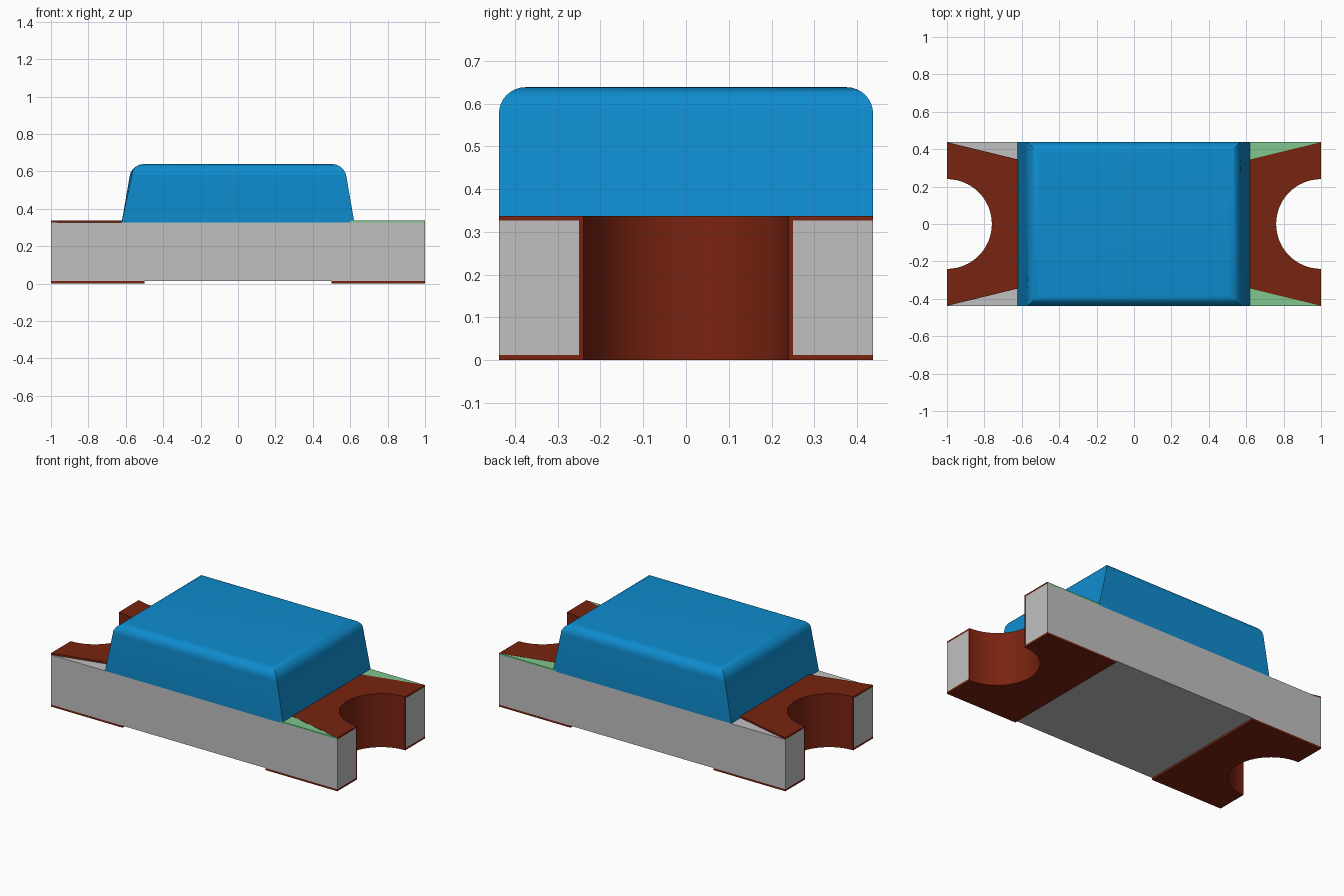
import bpy
import bmesh
import math

cube = bpy.data.objects.get("Cube")
if cube:
    bpy.data.objects.remove(cube, do_unlink=True)

# Main sizes
HX, HY = 1.0, 0.4375            # half length and half width of the board
Z_PAD, Z_BOARD, Z_TOP = 0.0125, 0.3265, 0.3375
R_HOLE, R_BOARD = 0.24, 0.25    # plated notch radius, bare board notch radius
LENS_X, LENS_TOP_X, LENS_Z = 0.622, 0.568, 0.6385


def material(name, srgb):
    lin = [((c / 255 + 0.055) / 1.055) ** 2.4 for c in srgb] + [1.0]
    m = bpy.data.materials.new(name)
    m.use_nodes = True
    m.diffuse_color = lin
    m.node_tree.nodes["Principled BSDF"].inputs["Base Color"].default_value = lin
    return m


BLUE = material("blue lens", (14, 140, 206))
COPPER = material("dark copper", (121, 35, 16))
GREY = material("light grey board", (192, 192, 192))
GREEN = material("pale green mark", (126, 198, 142))


def finish(bm, name, mat):
    bmesh.ops.recalc_face_normals(bm, faces=bm.faces)
    mesh = bpy.data.meshes.new(name)
    bm.to_mesh(mesh)
    bm.free()
    mesh.materials.append(mat)
    obj = bpy.data.objects.new(name, mesh)
    bpy.context.collection.objects.link(obj)
    bpy.ops.object.select_all(action='DESELECT')
    obj.select_set(True)
    bpy.context.view_layer.objects.active = obj
    bpy.ops.object.shade_smooth_by_angle(angle=math.radians(30))
    return obj


def prism(name, outline, z0, z1, mat):
    """Extrude a flat outline from z0 up to z1."""
    bm = bmesh.new()
    face = bm.faces.new([bm.verts.new((x, y, z0)) for x, y in outline])
    up = bmesh.ops.extrude_face_region(bm, geom=[face])
    for v in up["geom"]:
        if isinstance(v, bmesh.types.BMVert):
            v.co.z = z1
    return finish(bm, name, mat)


def notch(side, r, n=32):
    """Half circle cut into one end, listed from -y to +y."""
    angles = [-math.pi / 2 + math.pi * i / n for i in range(n + 1)]
    return [(side * (HX - r * math.cos(a)), r * math.sin(a)) for a in angles]


# Board with a half-round notch in each end
prism("board",
      [(-HX, -HY), (HX, -HY)] + notch(1, R_BOARD) +
      [(HX, HY), (-HX, HY)] + notch(-1, R_BOARD)[::-1],
      Z_PAD, Z_BOARD, GREY)

# Terminals: flared top pad, plated notch and bottom pad at each end
for side, label in ((1, "left"), (-1, "right")):
    hole = notch(side, R_HOLE)
    flare = [(side * HX, HY), (side * 0.60, 0.34), (side * 0.60, -0.34), (side * HX, -HY)]
    prism(label + "_top_pad", hole + flare, Z_BOARD, Z_TOP, COPPER)
    prism(label + "_notch_plating", hole + notch(side, R_BOARD)[::-1], Z_PAD, Z_BOARD, COPPER)
    foot = [(side * HX, HY), (side * 0.5, HY), (side * 0.5, -HY), (side * HX, -HY)]
    prism(label + "_bottom_pad", hole + foot, 0.0, Z_PAD, COPPER)

# Polarity marks filling the corners beside the left top pad
for y, label in ((-1, "front"), (1, "back")):
    prism(label + "_polarity_mark",
          [(0.60, y * 0.34), (HX, y * HY), (0.60, y * HY)],
          Z_BOARD, Z_TOP - 0.001, GREEN)

# Lens: block tapering along x, with rounded top edges
bm = bmesh.new()
bmesh.ops.create_cube(bm, size=2)
for v in bm.verts:
    top = v.co.z > 0
    v.co.x *= LENS_TOP_X if top else LENS_X
    v.co.y *= HY
    v.co.z = LENS_Z if top else Z_BOARD
rim = [e for e in bm.edges if all(v.co.z > 0.5 for v in e.verts)]
bmesh.ops.bevel(bm, geom=rim, offset=0.062, offset_type='OFFSET', segments=8,
                profile=0.5, affect='EDGES')
finish(bm, "lens", BLUE)
